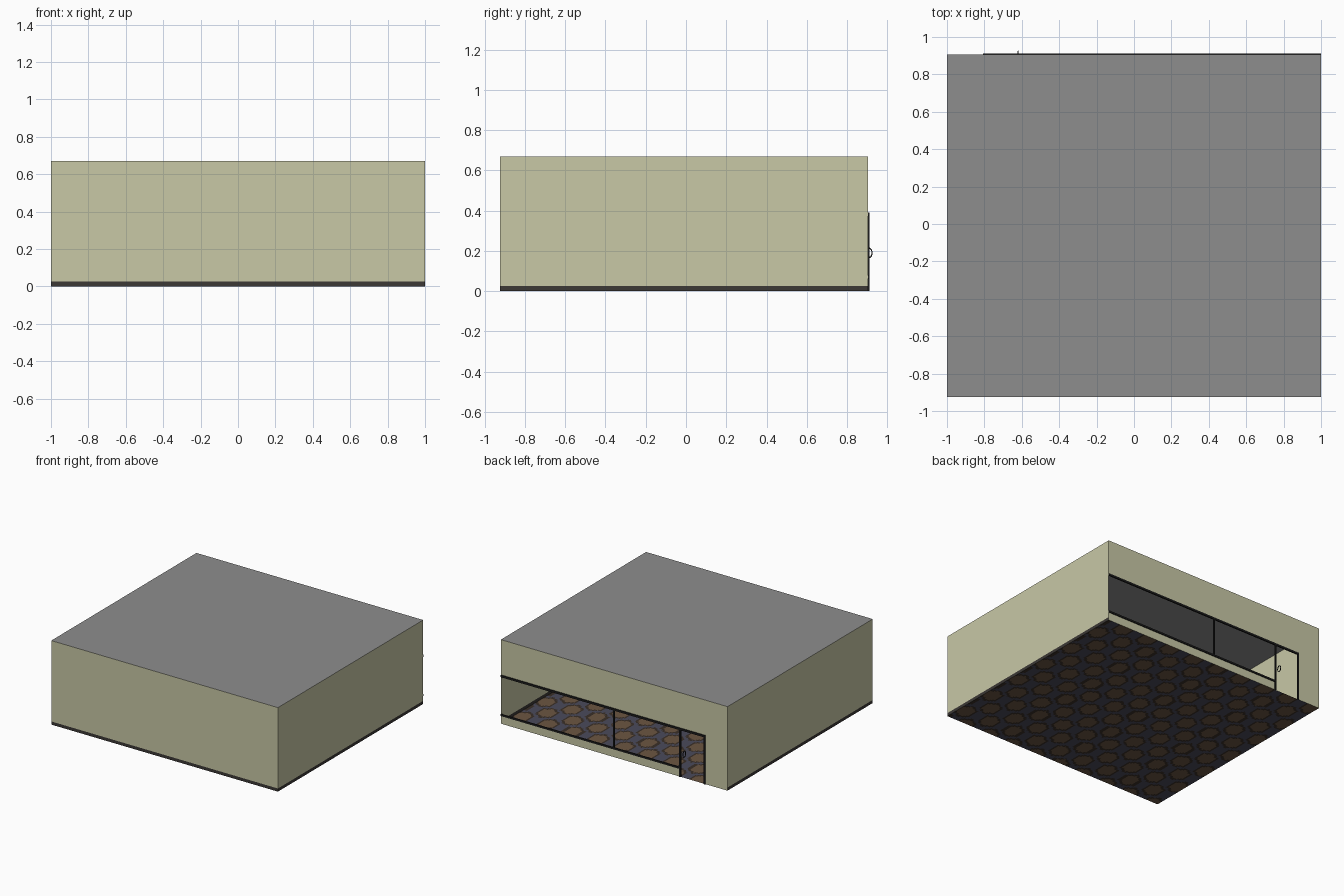
import bpy, bmesh, math

if "Cube" in bpy.data.objects:
    bpy.data.objects.remove(bpy.data.objects["Cube"])

X, Y0, Y1, H = 1.0, -0.925, 0.905, 0.67     # room extents
BASE = 0.025                                # skirting height
DOOR_L, DOOR_R = -0.80, -0.585              # door opening
SILL, HEAD = 0.07, 0.38                     # window opening heights


def material(name, rgb):
    m = bpy.data.materials.new(name)
    m.diffuse_color = (*rgb, 1)
    m.use_nodes = True
    m.node_tree.nodes["Principled BSDF"].inputs["Base Color"].default_value = m.diffuse_color
    return m


CREAM = material("cream wall", (0.58, 0.58, 0.38))
GREY = material("grey roof", (0.27, 0.27, 0.27))
SKIRT = material("dark skirting", (0.045, 0.04, 0.036))
BLACK = material("black frame", (0.012, 0.012, 0.012))
SLATE = material("carpet slate", (0.07, 0.07, 0.105))
BROWN = material("carpet brown", (0.15, 0.093, 0.054))
DARK = material("carpet dark brown", (0.042, 0.028, 0.021))


def finish(name, bm, *mats):
    me = bpy.data.meshes.new(name)
    bm.to_mesh(me)
    bm.free()
    for m in mats:
        me.materials.append(m)
    ob = bpy.data.objects.new(name, me)
    bpy.context.collection.objects.link(ob)
    return ob


def upright(name, rects, mat):
    """Thin upright panels: each is (x0, y0, x1, y1, z0, z1)."""
    bm = bmesh.new()
    for x0, y0, x1, y1, z0, z1 in rects:
        bm.faces.new([bm.verts.new(p) for p in
                      ((x0, y0, z0), (x1, y1, z0), (x1, y1, z1), (x0, y0, z1))])
    return finish(name, bm, mat)


def box(name, x0, x1, y0, y1, z0, z1, mat):
    bm = bmesh.new()
    bmesh.ops.create_cube(bm, size=1)
    for v in bm.verts:
        v.co = ((x0 + x1) / 2 + v.co.x * (x1 - x0),
                (y0 + y1) / 2 + v.co.y * (y1 - y0),
                (z0 + z1) / 2 + v.co.z * (z1 - z0))
    return finish(name, bm, mat)


# Front and side walls with a dark skirting band below
sides = [(-X, Y0, X, Y0), (X, Y0, X, Y1), (-X, Y1, -X, Y0)]
upright("side_walls", [(*s, BASE, H) for s in sides], CREAM)
upright("skirting", [(*s, 0, BASE) for s in sides], SKIRT)

# Back wall around the window and door openings
upright("back_wall", [
    (X, Y1, -X, Y1, HEAD, H),
    (DOOR_L, Y1, -X, Y1, 0, HEAD),
    (X, Y1, DOOR_R, Y1, 0, SILL)], CREAM)

# Roof sheet
bm = bmesh.new()
bm.faces.new([bm.verts.new((x, y, H)) for x, y in
              ((-X, Y0), (X, Y0), (X, Y1), (-X, Y1))])
finish("roof", bm, GREY)

# Carpet with staggered hexagon motifs, coloured by rule
A, B = 0.223, 0.30


def hex_distance(x, y):
    """Distance to the nearest motif centre on the staggered lattice."""
    best = 9
    for ox, oy in ((0, 0), (A / 2, B / 2)):
        dx = abs((x - ox + A / 2) % A - A / 2)
        dy = abs((y - oy + B / 2) % B - B / 2)
        best = min(best, max(dx, dx * 0.5 + dy * 0.75))
    return best


bm = bmesh.new()
bmesh.ops.create_grid(bm, x_segments=140, y_segments=128, size=1)
for v in bm.verts:
    v.co.y = (Y0 + Y1) / 2 + v.co.y * (Y1 - Y0) / 2
for f in bm.faces:
    c = f.calc_center_median()
    d = hex_distance(c.x + 0.51, c.y + 0.035)
    f.material_index = 1 if d < 0.056 else 2 if d < 0.073 else 0
finish("carpet", bm, SLATE, BROWN, DARK)

# Window and door frame bars
T = 0.012
FY0, FY1 = Y1 - 0.003, Y1 + 0.007
box("head_bar", DOOR_L - T / 2, X, FY0, FY1, HEAD - 0.006, HEAD + 0.01, BLACK)
box("sill_bar", DOOR_R, X, FY0, FY1, SILL - 0.006, SILL + 0.008, BLACK)
for name, x, z in (("door_post_outer", DOOR_L, 0), ("door_post_inner", DOOR_R, 0),
                   ("window_mullion", 0.0, SILL)):
    box(name, x - T / 2, x + T / 2, FY0, FY1, z, HEAD, BLACK)

# Door pull: an oval ring standing across the door plane
bpy.ops.mesh.primitive_torus_add(major_segments=20, minor_segments=6,
                                 major_radius=0.024, minor_radius=0.0035,
                                 location=(-0.62, Y1 + 0.002, 0.19),
                                 rotation=(0, math.pi / 2, 0))
pull = bpy.context.object
pull.name = "door_pull"
pull.scale = (1, 0.72, 1)
pull.data.materials.append(BLACK)
bpy.ops.object.shade_smooth_by_angle()
